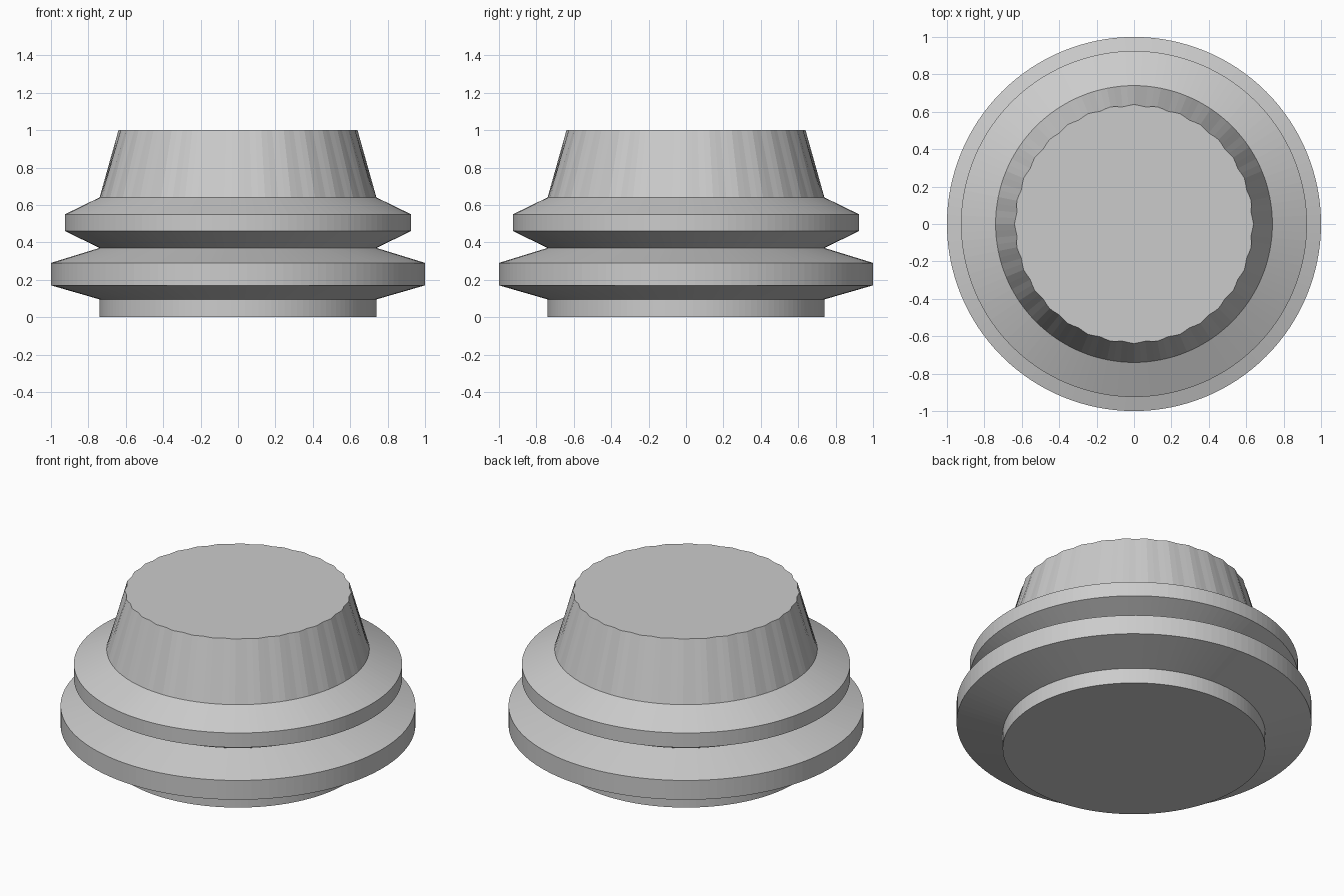
import bpy, bmesh, math

if "Cube" in bpy.data.objects:
    bpy.data.objects.remove(bpy.data.objects["Cube"])

SEGMENTS = 128
FLUTES = 32

# One flat grey for the whole part
grey = bpy.data.materials.new("light_grey")
grey.diffuse_color = (0.6, 0.6, 0.6, 1)
grey.use_nodes = True
grey.node_tree.nodes["Principled BSDF"].inputs["Base Color"].default_value = grey.diffuse_color

# Radius, height and ripple depth of each ring, bottom to top
profile = [
    (0.74, 0.00, 0), (0.74, 0.095, 0),      # foot
    (1.00, 0.17, 0), (1.00, 0.29, 0),       # lower flange
    (0.74, 0.37, 0),                        # groove
    (0.925, 0.46, 0), (0.925, 0.55, 0),     # upper flange
    (0.74, 0.64, 0), (0.634, 1.00, 0.005),  # fluted tapered crown
]

bm = bmesh.new()
rings = []
for radius, z, ripple in profile:
    ring = []
    for i in range(SEGMENTS):
        a = 2 * math.pi * i / SEGMENTS
        r = radius + ripple * math.cos(FLUTES * a)
        ring.append(bm.verts.new((r * math.cos(a), r * math.sin(a), z)))
    rings.append(ring)

# Walls between rings, then flat bottom and top
for low, high in zip(rings, rings[1:]):
    for i in range(SEGMENTS):
        j = (i + 1) % SEGMENTS
        bm.faces.new((low[i], low[j], high[j], high[i]))
bm.faces.new(list(reversed(rings[0])))
bm.faces.new(rings[-1])

mesh = bpy.data.meshes.new("flanged_knob")
bm.to_mesh(mesh)
bm.free()
mesh.materials.append(grey)
knob = bpy.data.objects.new("flanged_knob", mesh)
bpy.context.collection.objects.link(knob)
